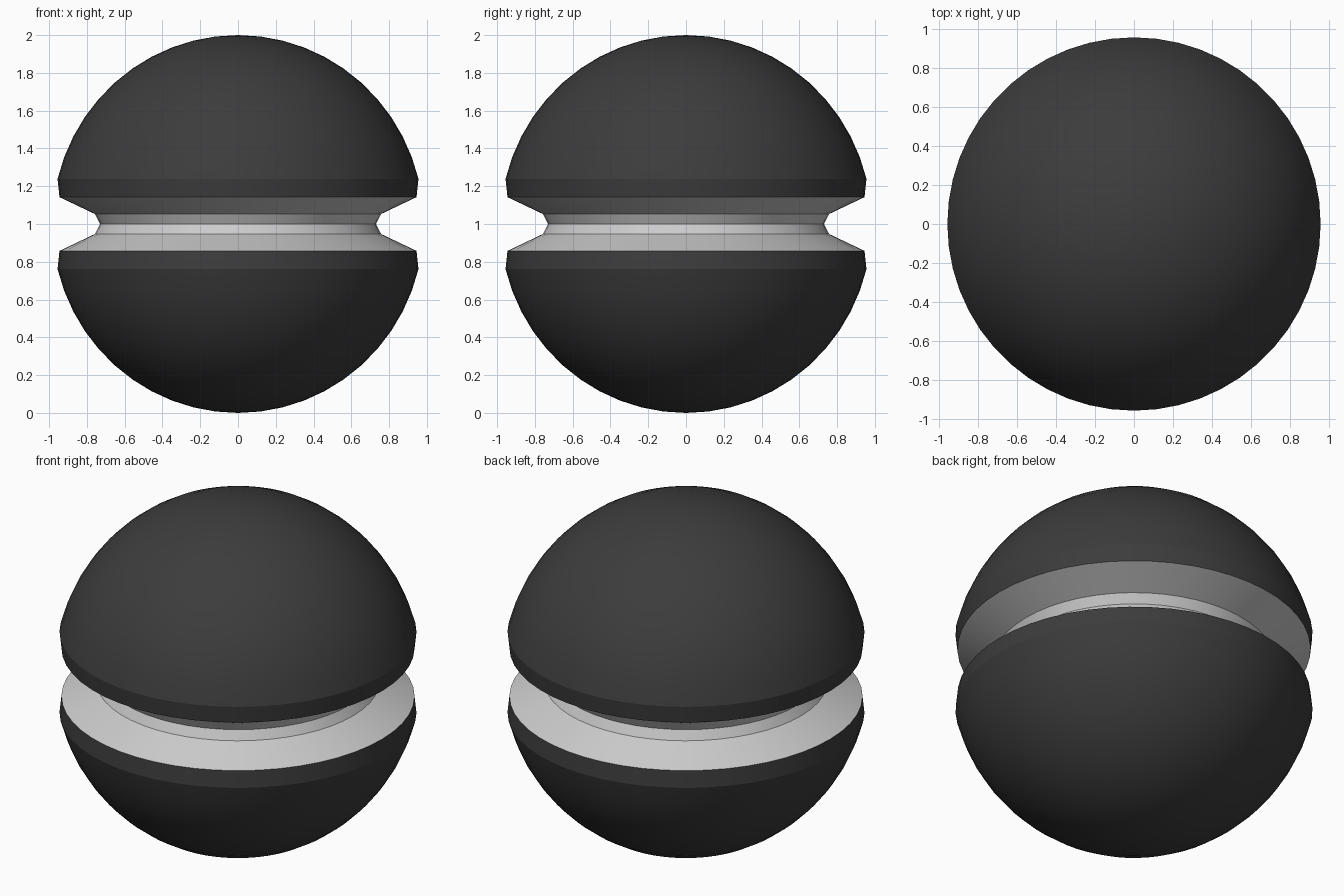
import bpy, bmesh, math
from mathutils import Matrix

if "Cube" in bpy.data.objects:
    bpy.data.objects.remove(bpy.data.objects["Cube"])

SIDES = 52      # segments around the axis
STEP = math.pi / 26   # latitude step of the domes


def material(name, v):
    m = bpy.data.materials.new(name)
    m.diffuse_color = (v, v, v, 1)
    m.use_nodes = True
    m.node_tree.nodes["Principled BSDF"].inputs["Base Color"].default_value = m.diffuse_color
    return m


def lathe(name, profile, mat=None):
    """Spin an (r, z) profile, listed bottom to top, around z."""
    bm = bmesh.new()
    verts = [bm.verts.new((r, 0, z)) for r, z in profile]
    edges = [bm.edges.new(p) for p in zip(verts, verts[1:])]
    bmesh.ops.spin(bm, geom=verts + edges, cent=(0, 0, 0), axis=(0, 0, 1),
                   angle=math.tau, steps=SIDES, use_merge=True)
    bmesh.ops.remove_doubles(bm, verts=bm.verts, dist=1e-5)
    bmesh.ops.recalc_face_normals(bm, faces=bm.faces)
    # make sure the open surfaces face away from the axis
    if sum(f.normal.xy.dot(f.calc_center_median().xy) for f in bm.faces) < 0:
        bmesh.ops.reverse_faces(bm, faces=bm.faces)
    mesh = bpy.data.meshes.new(name)
    bm.to_mesh(mesh)
    bm.free()
    ob = bpy.data.objects.new(name, mesh)
    bpy.context.collection.objects.link(ob)
    if mat:
        mesh.materials.append(mat)
    bpy.ops.object.select_all(action='DESELECT')
    ob.select_set(True)
    bpy.context.view_layer.objects.active = ob
    bpy.ops.object.shade_smooth_by_angle(angle=math.radians(18))
    return ob


dark = material("dark_shell", 0.045)

# Upper and lower domes: rim band, then sphere latitudes to the pole
dome = [(0.945, 0.142)]
dome += [(0.984 * math.cos(i * STEP), math.sin(i * STEP)) for i in range(2, 13)]
dome.append((0, 1))
lathe("upper_dome", [(r, 1 + z) for r, z in dome], dark)
lathe("lower_dome", [(r, 1 - z) for r, z in reversed(dome)], dark)

# Grey stepped groove between the domes
half = [(0.73, 0), (0.758, 0.053), (0.945, 0.142)]
lathe("groove", [(r, 1 - z) for r, z in reversed(half[1:])] + [(r, 1 + z) for r, z in half])
